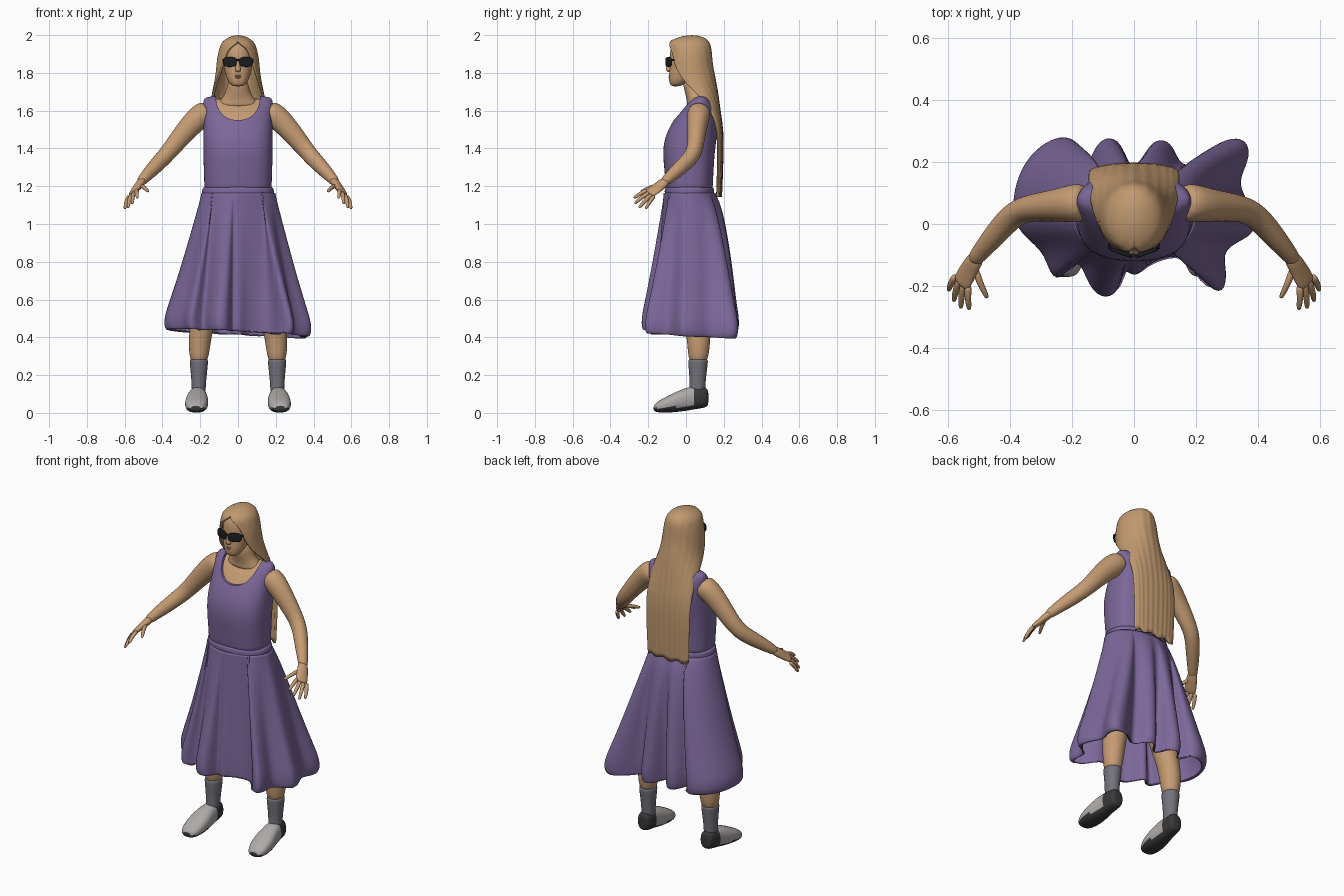
import bpy, bmesh, math
from mathutils import Vector

cube = bpy.data.objects.get("Cube")
if cube:
    bpy.data.objects.remove(cube, do_unlink=True)


def material(name, r, g, b):
    m = bpy.data.materials.new(name)
    m.use_nodes = True
    m.diffuse_color = (r, g, b, 1)
    bsdf = next(n for n in m.node_tree.nodes if n.type == 'BSDF_PRINCIPLED')
    bsdf.inputs["Base Color"].default_value = (r, g, b, 1)
    bsdf.inputs["Roughness"].default_value = 0.8
    return m


SKIN = material("skin tan", .56, .33, .17)
HAIR = material("hair blond", .53, .32, .16)
PURPLE = material("cloth purple", .2, .135, .32)
SOCK = material("sock grey", .17, .17, .2)
SHOE = material("shoe light grey", .42, .4, .39)
SOLE = material("sole dark grey", .04, .04, .04)
BLACK = material("glasses black", .012, .013, .016)
LIP = material("lip tan", .5, .28, .15)


def ring(c, u, v, n=16, p=2.0):
    """Superellipse of points around c with half axes u and v."""
    c, u, v = Vector(c), Vector(u), Vector(v)
    pts = []
    for k in range(n):
        a = math.tau * k / n
        x, y = math.cos(a), math.sin(a)
        pts.append(c + u * math.copysign(abs(x) ** (2 / p), x)
                   + v * math.copysign(abs(y) ** (2 / p), y))
    return pts


def loft(name, rings, mats, caps=True, closed=True, sub=2, mirror=False,
         thick=0, rule=None):
    """Skin a list of equal point rings into one smooth object."""
    bm = bmesh.new()
    rows = [[bm.verts.new(p) for p in r] for r in rings]
    n = len(rows[0])
    for i in range(len(rows) - 1):
        for j in range(n if closed else n - 1):
            k = (j + 1) % n
            f = bm.faces.new((rows[i][j], rows[i][k], rows[i + 1][k], rows[i + 1][j]))
            if rule:
                f.material_index = rule(f)
    if caps:
        for r in (rows[0], rows[-1]):
            f = bm.faces.new(r)
            if rule:
                f.material_index = rule(f)
        bmesh.ops.recalc_face_normals(bm, faces=bm.faces)
    else:
        bmesh.ops.remove_doubles(bm, verts=bm.verts, dist=.001)
    for f in bm.faces:
        f.smooth = True
    me = bpy.data.meshes.new(name)
    bm.to_mesh(me)
    bm.free()
    for m in mats:
        me.materials.append(m)
    ob = bpy.data.objects.new(name, me)
    bpy.context.scene.collection.objects.link(ob)
    if mirror:
        md = ob.modifiers.new("mirror", 'MIRROR')
        md.use_mirror_merge = False
    if sub:
        md = ob.modifiers.new("smooth", 'SUBSURF')
        md.levels = md.render_levels = sub
    if thick:
        md = ob.modifiers.new("thickness", 'SOLIDIFY')
        md.thickness, md.offset = thick, -1
    return ob


def stack(name, levels, mat, p=2.0, **kw):
    """Horizontal ellipses; each level is x, y, z, half width, half depth."""
    rings = [ring((x, y, z), (rx * 1.02, 0, 0), (0, ry * 1.02, 0), p=p)
             for x, y, z, rx, ry in levels]
    return loft(name, rings, [mat], **kw)


def tube(name, pts, mat, side=None, **kw):
    """Rings across a path; each point is x, y, z, half width, half thickness."""
    pos = [Vector(q[:3]) for q in pts]
    rings = []
    for i, q in enumerate(pts):
        d = (pos[min(i + 1, len(pos) - 1)] - pos[max(i - 1, 0)]).normalized()
        u = Vector(side) if side else d.cross(Vector((0, 0, 1)))
        u = (u - d * u.dot(d)).normalized()
        rings.append(ring(pos[i], u * q[3], d.cross(u) * q[4], n=12))
    return loft(name, rings, [mat], mirror=True, **kw)


# Torso: skin core inside a sleeveless top with a scooped neckline
TORSO = [(.018, 1.17, .178, .122), (.018, 1.2, .178, .124), (.015, 1.3, .181, .131),
         (.015, 1.4, .185, .139), (.03, 1.48, .183, .135), (.055, 1.56, .182, .115),
         (.07, 1.62, .186, .087), (.078, 1.66, .184, .055), (.08, 1.68, .16, .025)]
stack("torso", [(0, y, z - .014, rx - .007, ry - .006) for y, z, rx, ry in TORSO],
      SKIN, p=2.5)
top = stack("tank_top", [(0, y, z, rx, ry) for y, z, rx, ry in TORSO], PURPLE, p=2.5)
cutter = loft("neck_cutter", [ring((0, y, 1.69), (.118, 0, 0), (0, 0, .14), 48, 2.3)
                              for y in (-.4, .4)], [PURPLE], sub=0)
cutter.hide_render = True
md = top.modifiers.new("neckline", 'BOOLEAN')
md.operation, md.solver, md.object = 'DIFFERENCE', 'EXACT', cutter
graph = bpy.context.evaluated_depsgraph_get()
cut_mesh = bpy.data.meshes.new_from_object(top.evaluated_get(graph))
top.modifiers.clear()
top.data = cut_mesh
bpy.data.objects.remove(cutter, do_unlink=True)
bpy.ops.object.select_all(action='DESELECT')
top.select_set(True)
bpy.context.view_layer.objects.active = top
bpy.ops.object.shade_smooth_by_angle(angle=math.radians(40))

# Neck and head
stack("neck", [(0, .07, 1.61, .13, .07), (0, .068, 1.65, .1, .06),
               (0, .05, 1.69, .062, .055), (0, .03, 1.78, .052, .056)], SKIN)
stack("head", [(0, -.055, 1.728, .025, .02), (0, -.045, 1.742, .045, .042),
               (0, -.02, 1.78, .064, .072), (0, .005, 1.83, .075, .09),
               (0, .01, 1.88, .08, .098), (0, .02, 1.93, .078, .103),
               (0, .025, 1.965, .06, .085), (0, .03, 1.982, .03, .04)], SKIN, p=2.2)
stack("nose", [(0, -.081, 1.868, .007, .008), (0, -.089, 1.832, .011, .014),
               (0, -.094, 1.815, .016, .014), (0, -.088, 1.804, .012, .011)], SKIN)
for part, z in (("upper_lip", 1.785), ("lower_lip", 1.775)):
    stack(part, [(0, -.083, z + h, w, w * .45)
                 for h, w in ((-.005, .014), (0, .025), (.005, .014))], LIP)

# Sunglasses
loft("lens", [ring((.043, y, 1.858), (.036, .013, 0), (0, 0, .026), 20, 3.2)
              for y in (-.099, -.096, -.088, -.085)], [BLACK], sub=1, mirror=True)
loft("bridge", [ring((x, -.101, 1.868), (0, .004, 0), (0, 0, .005), 8)
                for x in (-.016, .016)], [BLACK], sub=0)
loft("temple", [ring((.079, y, 1.868), (.003, 0, 0), (0, 0, .005), 8, 3)
                for y in (-.08, .02)], [BLACK], sub=0, mirror=True)

# Hair: a sheet wrapped round the skull, opening at the face and falling down the back
HAIR_LEVELS = [(.03, 2.0, 0, 0, 180), (.03, 1.996, .032, .045, 180),
               (.022, 1.98, .068, .09, 180), (.016, 1.957, .09, .11, 172),
               (.018, 1.935, .098, .115, 152), (.02, 1.9, .107, .117, 140),
               (.02, 1.85, .114, .12, 132), (.025, 1.8, .118, .125, 122),
               (.04, 1.74, .128, .122, 108), (.08, 1.68, .143, .092, 96),
               (.13, 1.6, .147, .052, 87), (.168, 1.5, .147, .031, 86),
               (.172, 1.35, .144, .026, 86), (.168, 1.2, .139, .024, 86),
               (.167, 1.15, .137, .023, 86)]
sheets = []
for i, (cy, z, w, d, spread) in enumerate(HAIR_LEVELS):
    row = []
    for j in range(49):
        s = j / 24 - 1
        a = math.radians(spread) * s
        wave = .0016 * math.cos(s * 38) * min(1, i / 4)
        tip = .007 * math.sin(s * 13) if z < 1.18 else 0
        row.append((w * math.sin(a), cy + (d + wave) * math.cos(a), z + tip))
    sheets.append(row)
loft("hair", sheets, [HAIR], caps=False, closed=False, sub=1, thick=.014)

# Arms and hands
tube("arm", [(.15, .07, 1.6, .06, .06), (.19, .068, 1.58, .066, .07),
             (.25, .06, 1.525, .054, .062), (.33, .053, 1.428, .046, .052),
             (.385, .038, 1.36, .044, .046), (.445, -.03, 1.298, .04, .042),
             (.5, -.095, 1.24, .029, .03), (.52, -.122, 1.215, .026, .024)], SKIN)
across = Vector((.04, .03, -.03))
tube("palm", [(.5, -.095, 1.238, .027, .025), (.528, -.138, 1.202, .033, .021),
              (.55, -.178, 1.173, .037, .016), (.562, -.198, 1.16, .034, .012)],
     SKIN, side=across)
TIPS = {"index": (.533, -.277, 1.138), "middle": (.56, -.273, 1.108),
        "ring": (.583, -.25, 1.085), "little": (.6, -.215, 1.08)}
fingers = [(name + "_finger", Vector((.535, -.195, 1.182)) + across * k / 3, Vector(tip))
           for k, (name, tip) in enumerate(TIPS.items())]
fingers.append(("thumb", Vector((.515, -.14, 1.205)), Vector((.474, -.24, 1.172))))
for name, base, tip in fingers:
    mid = base.lerp(tip, .5) + Vector((.004, 0, .006))
    tube(name, [(*base, .013, .013), (*mid, .011, .011),
                (*base.lerp(tip, .9), .009, .009), (*tip, .005, .005)], SKIN, sub=1)

# Waistband
stack("waistband", [(0, .018, 1.13, .18, .12), (0, .018, 1.15, .19, .13),
                    (0, .018, 1.178, .191, .132), (0, .018, 1.195, .186, .128),
                    (0, .018, 1.2, .165, .11)], PURPLE, p=2.2)

# Skirt: waist ellipse blended downward into a folded hem (hem in hundredths)
HEM = [(39, 0), (37, 7), (33, 13), (37, 20), (37, 26), (32, 28), (24, 24), (16, 16),
       (13, 24), (10, 27), (5, 26), (1, 16), (-2, 18), (-4, 26), (-9, 28), (-13, 24),
       (-15, 17), (-18, 27), (-24, 28), (-30, 25), (-35, 20), (-39, 11), (-39, -2),
       (-29, -8), (-27, -17), (-23, -18), (-18, -10), (-15, -19), (-11, -24),
       (-5, -23), (-3, -13), (0, -18), (4, -13), (12, -10), (18, -11), (23, -20),
       (29, -23), (30, -15), (28, -8), (38, -4)]
folds = []
for s, f in ((0, 0), (.07, .06), (.2, .2), (.48, .5), (.75, .82), (.89, 1.01),
             (.97, 1.02), (1, .95), (.99, .88)):
    row = []
    for hx, hy in reversed(HEM):
        x, y = hx / 100, hy / 100
        a = math.atan2((y - .02) / .7, x)
        waist = Vector((.199 * math.cos(a), .018 + .137 * math.sin(a), 1.165))
        hem = Vector((x, y, .42 - .05 * x - .05 * y))
        p = waist.lerp(hem, f)
        p.y += .035 * max(0, math.sin(a)) * math.sin(math.pi * s ** .6)
        p.z = waist.z + (hem.z - waist.z) * s
        row.append(p)
    folds.append(row)
loft("skirt", folds, [PURPLE], caps=False, thick=.006)

# Legs and socks
stack("leg", [(.1, .03, 1.05, .085, .09), (.12, .035, .8, .085, .09),
              (.165, .045, .6, .078, .08), (.19, .06, .47, .064, .066),
              (.2, .066, .4, .06, .063), (.205, .067, .34, .056, .058),
              (.207, .064, .25, .043, .047)], SKIN, mirror=True)
stack("sock", [(.207, .064, .284, .045, .048), (.207, .064, .28, .05, .054),
               (.207, .063, .22, .044, .047), (.208, .061, .15, .037, .041),
               (.208, .058, .08, .037, .045)], SOCK, mirror=True)


# Shoes: light upper, dark heel and sole
def shoe_colour(face):
    c = face.calc_center_median()
    return 1 if c.y > .02 or c.z < .024 + .1 * max(0, c.y + .1) else 0


SHOE_LEVELS = [(-.172, .025, .012, .036), (-.158, .047, .003, .056),
               (-.11, .062, 0, .084), (-.05, .062, .004, .113), (0, .053, .01, .134),
               (.04, .047, .018, .139), (.09, .044, .025, .137),
               (.113, .036, .032, .13), (.119, .02, .05, .11)]
loft("shoe", [ring((.215 - .05 * y, y, (lo + hi) / 2), (w, 0, 0),
                   (0, 0, (hi - lo) / 2), 20, 2.4) for y, w, lo, hi in SHOE_LEVELS],
     [SHOE, SOLE], mirror=True, rule=shoe_colour)
